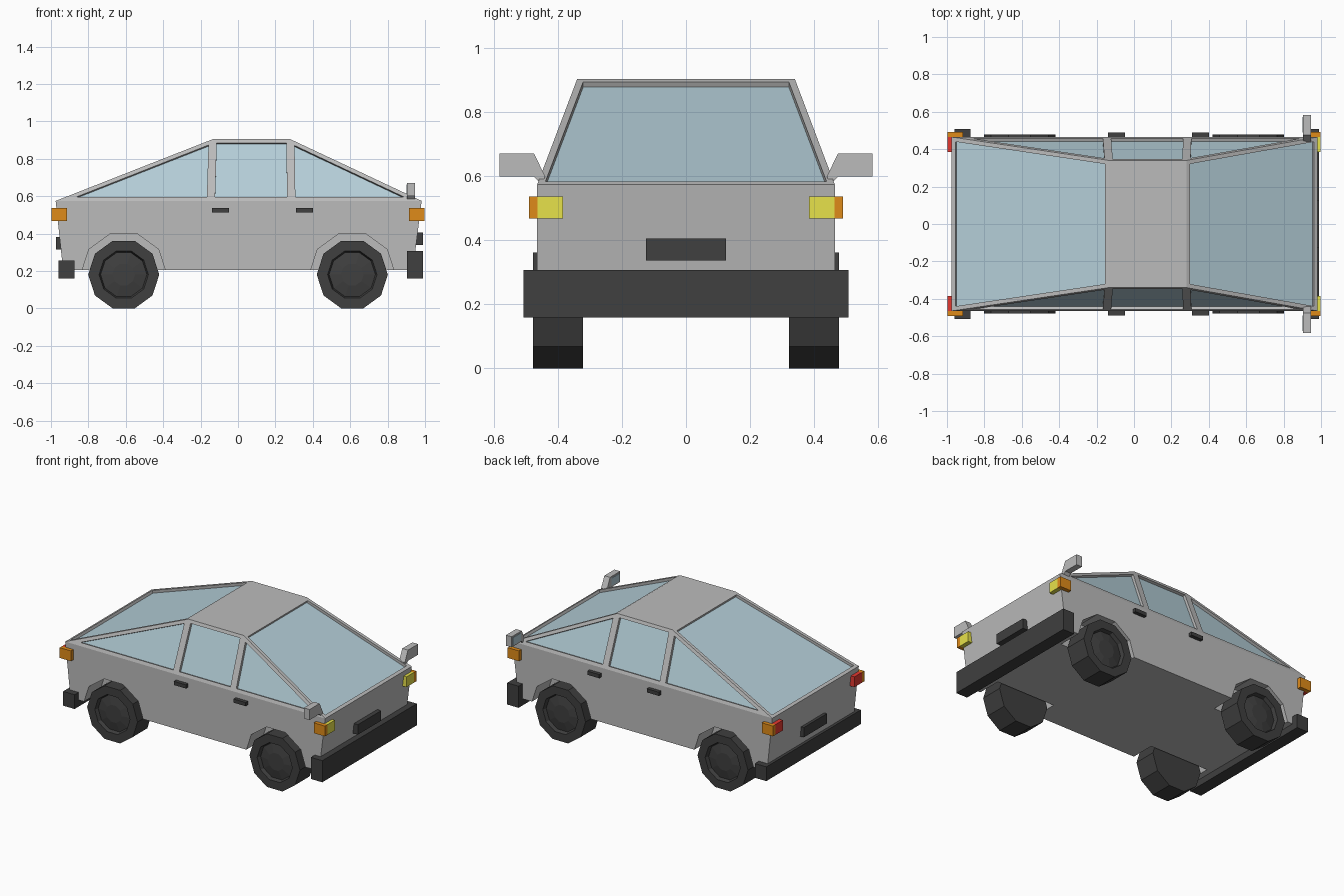
import bpy, bmesh, math
from mathutils import Vector

if "Cube" in bpy.data.objects:
    bpy.data.objects.remove(bpy.data.objects["Cube"])


def material(name, r, g, b):
    m = bpy.data.materials.new(name)
    m.diffuse_color = (r, g, b, 1)
    m.use_nodes = True
    m.node_tree.nodes["Principled BSDF"].inputs["Base Color"].default_value = m.diffuse_color
    return m


GREY = material("grey_paint", 0.50, 0.50, 0.50)
GLASS = material("pale_blue_glass", 0.46, 0.62, 0.69)
DARK = material("dark_trim", 0.05, 0.05, 0.05)
AMBER = material("amber_lens", 0.74, 0.26, 0.01)
YELLOW = material("yellow_lens", 0.80, 0.76, 0.07)
RED = material("red_lens", 0.78, 0.04, 0.03)


def finish(bm, name, *mats):
    bmesh.ops.recalc_face_normals(bm, faces=bm.faces)
    me = bpy.data.meshes.new(name)
    bm.to_mesh(me)
    bm.free()
    for m in mats:
        me.materials.append(m)
    ob = bpy.data.objects.new(name, me)
    bpy.context.collection.objects.link(ob)
    return ob


def add_prism(bm, ring, offset):
    """Solid between a ring of points and its shifted copy."""
    a = [bm.verts.new(p) for p in ring]
    b = [bm.verts.new(Vector(p) + Vector(offset)) for p in ring]
    n = len(a)
    bm.faces.new(a)
    bm.faces.new(b[::-1])
    for i in range(n):
        bm.faces.new((a[i], b[i], b[(i + 1) % n], a[(i + 1) % n]))
    bmesh.ops.recalc_face_normals(bm, faces=bm.faces)


def box(name, x, y, z, mat):
    bm = bmesh.new()
    ring = [(x[0], y[0], z[0]), (x[1], y[0], z[0]), (x[1], y[0], z[1]), (x[0], y[0], z[1])]
    add_prism(bm, ring, (0, y[1] - y[0], 0))
    return finish(bm, name, mat)


def decagon(cx, y, cz, r):
    return [(cx + r * math.cos(math.tau * i / 10), y, cz + r * math.sin(math.tau * i / 10))
            for i in range(10)]


def inset(bm, faces, thickness, depth):
    bmesh.ops.inset_individual(bm, faces=faces, thickness=thickness, depth=depth,
                               use_even_offset=True)


# Body shell: wedge profile, last two points are the pillar feet on the belt line
profile = [(-0.935, 0.465, 0.205), (-0.975, 0.465, 0.575), (-0.135, 0.34, 0.905),
           (0.28, 0.34, 0.905), (0.982, 0.465, 0.575), (0.935, 0.465, 0.205),
           (-0.145, 0.465, 0.575), (0.285, 0.465, 0.575)]
bm = bmesh.new()
sides = [[bm.verts.new((x, y * s, z)) for x, y, z in profile] for s in (-1, 1)]
panes = []
for v in sides:
    bm.faces.new([v[i] for i in (0, 1, 6, 7, 4, 5)])
    for ids in ((1, 2, 6), (6, 2, 3, 7), (7, 3, 4)):
        panes.append(bm.faces.new([v[i] for i in ids]))
for i in range(6):
    j = (i + 1) % 6
    f = bm.faces.new((sides[0][i], sides[0][j], sides[1][j], sides[1][i]))
    if i in (1, 3):
        panes.append(f)
bmesh.ops.recalc_face_normals(bm, faces=bm.faces)
# Sunken windows
inset(bm, panes, 0.022, 0)
inset(bm, panes, 0, -0.018)
for f in panes:
    f.material_index = 1
body = finish(bm, "car_body", GREY, GLASS)

# Wheel arches cut out of the body
WHEEL_X, WHEEL_Z = 0.611, 0.181
bm = bmesh.new()
for x in (-WHEEL_X, WHEEL_X):
    for s in (-1, 1):
        add_prism(bm, decagon(x, s * 0.3, WHEEL_Z, 0.23), (0, s * 0.3, 0))
cutter = finish(bm, "arch_cutter", GREY)
cutter.hide_render = True
mod = body.modifiers.new("arches", 'BOOLEAN')
mod.operation = 'DIFFERENCE'
mod.solver = 'EXACT'
mod.object = cutter
bpy.context.view_layer.objects.active = body
bpy.ops.object.modifier_apply(modifier=mod.name)
bpy.data.objects.remove(cutter)

# Wheels with a dished rim and raised hub
for x, end in ((-WHEEL_X, "rear"), (WHEEL_X, "front")):
    for s, side in ((-1, "right"), (1, "left")):
        bm = bmesh.new()
        add_prism(bm, decagon(x, s * 0.322, WHEEL_Z, 0.19), (0, s * 0.156, 0))
        cap = [f for f in bm.faces if f.normal.y * s > 0.9]
        inset(bm, cap, 0.055, 0)
        inset(bm, cap, 0.008, -0.025)
        inset(bm, cap, 0.06, 0.012)
        finish(bm, f"{end}_{side}_wheel", DARK)

# Bumpers and number plates
box("front_bumper", (0.904, 0.99), (-0.508, 0.508), (0.16, 0.307), DARK)
box("rear_bumper", (-0.96, -0.874), (-0.508, 0.508), (0.16, 0.257), DARK)
box("front_plate", (0.93, 0.99), (-0.125, 0.125), (0.338, 0.406), DARK)
box("rear_plate", (-0.974, -0.93), (-0.125, 0.125), (0.315, 0.382), DARK)

for s, side in ((-1, "right"), (1, "left")):
    # Lamps with amber corners
    for d, end, lens in ((1, "front", YELLOW), (-1, "rear", RED)):
        xr = (d * 0.914, d * 0.998)
        box(f"{end}_{side}_lamp", xr, (s * 0.385, s * 0.464), (0.468, 0.538), lens)
        box(f"{end}_{side}_indicator", xr, (s * 0.464, s * 0.491), (0.468, 0.538), AMBER)
    # Door handles
    for x, end in ((-0.094, "rear"), (0.355, "front")):
        box(f"{end}_{side}_handle", (x - 0.045, x + 0.045), (s * 0.455, s * 0.49),
            (0.513, 0.538), DARK)
    # Mirror with its arm, and the glass facing back
    outline = [(0.583, 0.672), (0.475, 0.672), (0.44, 0.60), (0.452, 0.575),
               (0.476, 0.60), (0.583, 0.60)]
    bm = bmesh.new()
    add_prism(bm, [(0.904, s * y, z) for y, z in outline], (0.043, 0, 0))
    finish(bm, f"{side}_mirror", GREY)
    box(f"{side}_mirror_glass", (0.901, 0.906), (s * 0.488, s * 0.573), (0.61, 0.662), GLASS)
